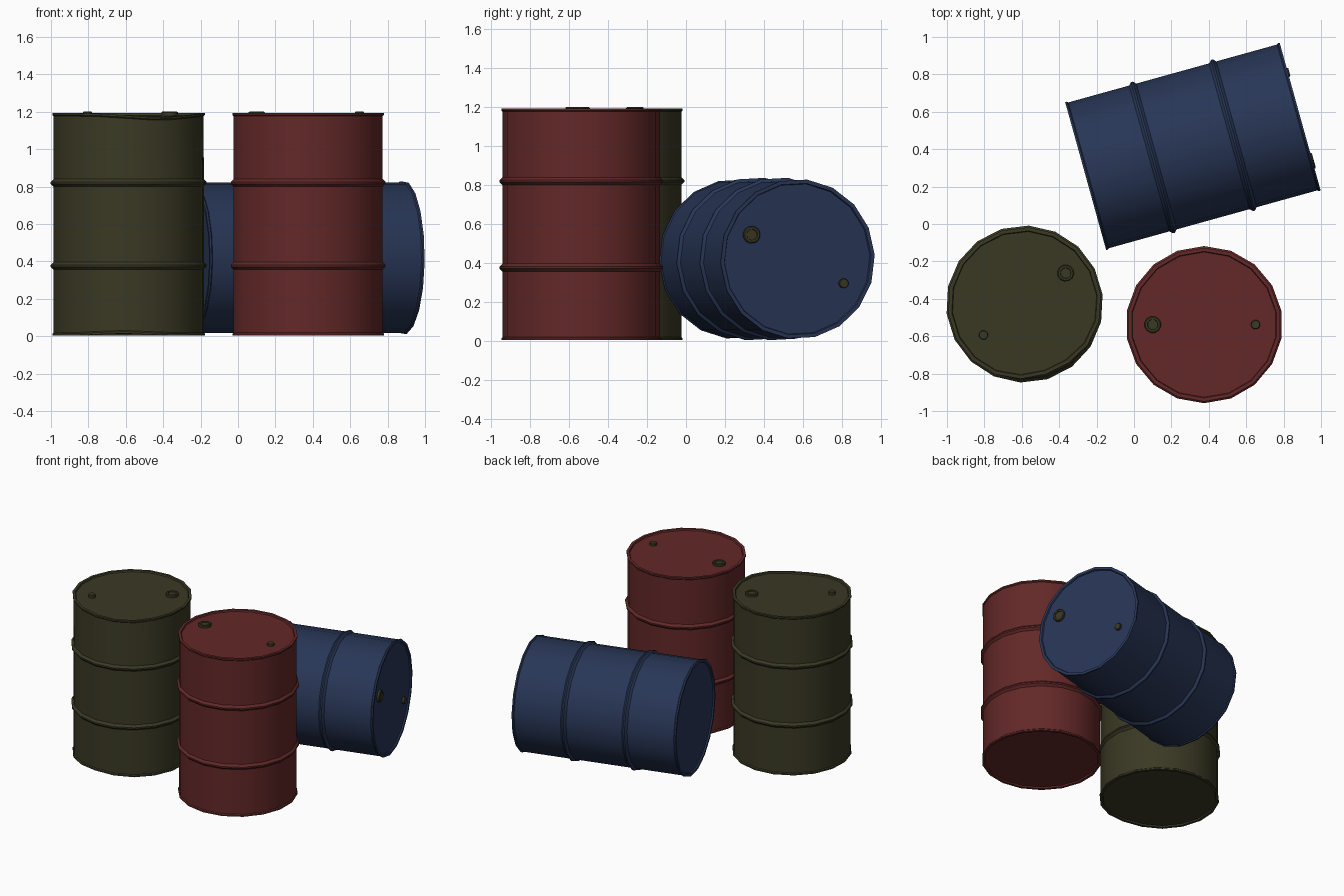
import bpy, bmesh, math
from mathutils import Matrix, Vector

if "Cube" in bpy.data.objects:
    bpy.data.objects.remove(bpy.data.objects["Cube"])

SIDES = 18
HEIGHT = 1.19
BODY, RIM, RIB = 0.405, 0.411, 0.42


def material(name, rgb):
    mat = bpy.data.materials.new(name)
    mat.use_nodes = True
    mat.diffuse_color = (*rgb, 1)
    mat.node_tree.nodes["Principled BSDF"].inputs["Base Color"].default_value = (*rgb, 1)
    return mat


red = material("dark red paint", (0.125, 0.021, 0.021))
olive = material("dark olive paint", (0.042, 0.041, 0.018))
blue = material("navy blue paint", (0.021, 0.037, 0.093))


def lathe(name, profile, sides, mat, matrix, dent=None):
    """Revolve (radius, z) points round z, closing both ends with flat caps."""
    bm = bmesh.new()
    rings = []
    for r, z in profile:
        ring = []
        for i in range(sides):
            a = 2 * math.pi * (i + 0.5) / sides
            ring.append(bm.verts.new((r * math.cos(a), r * math.sin(a), z)))
        rings.append(ring)
    for low, high in zip(rings, rings[1:]):
        for i in range(sides):
            j = (i + 1) % sides
            bm.faces.new((low[i], low[j], high[j], high[i]))
    bm.faces.new(rings[0][::-1])
    bm.faces.new(rings[-1])
    bm.transform(matrix)
    if dent:
        dent(bm)
    mesh = bpy.data.meshes.new(name)
    bm.to_mesh(mesh)
    bm.free()
    mesh.materials.append(mat)
    obj = bpy.data.objects.new(name, mesh)
    bpy.context.collection.objects.link(obj)
    bpy.ops.object.select_all(action="DESELECT")
    obj.select_set(True)
    bpy.context.view_layer.objects.active = obj
    bpy.ops.object.shade_smooth_by_angle(angle=math.radians(35))
    return obj


def drum_profile():
    """Lower half of the drum, then its mirror image."""
    rib_z, half = 0.373, 0.02
    lower = [(0.388, 0.01), (0.392, 0), (RIM, 0), (RIM, 0.01), (BODY, 0.016),
             (BODY, rib_z - half), (RIB, rib_z - 0.005),
             (RIB, rib_z + 0.005), (BODY, rib_z + half)]
    return lower + [(r, HEIGHT - z) for r, z in reversed(lower)]


def drum(name, mat, matrix, dent=None):
    lathe(name + "_drum", drum_profile(), SIDES, mat, matrix, dent)
    lid = HEIGHT - 0.01
    # Bung caps on the lid, a large one and a small one facing it
    for label, x, r in (("large", 0.275, 0.045), ("small", -0.275, 0.025)):
        place = matrix @ Matrix.Translation((x, 0, lid))
        cap = [(r, -0.004), (r, 0.014), (r * 0.88, 0.018)]
        if label == "large":
            cap += [(r * 0.65, 0.018), (r * 0.6, 0.012)]
        lathe(f"{name}_{label}_bung", cap, 12, olive, place)


def turn(degrees, axis="Z"):
    return Matrix.Rotation(math.radians(degrees), 4, axis)


GREEN_CENTRE = Vector((-0.585, -0.428, 0))


def front_dent(bm):
    """Knock the upper and lower front rims slightly out of shape."""
    for v in bm.verts:
        p = v.co - GREEN_CENTRE
        out = Vector((p.x, p.y, 0)).normalized()
        angle = math.degrees(math.atan2(p.y, p.x))
        edge = p.xy.length > 0.37
        top = math.exp(-((angle + 65) / 35) ** 2)
        base = math.exp(-((angle + 95) / 25) ** 2)
        if edge and p.z > HEIGHT - 0.03:
            v.co -= out * 0.02 * top
            v.co.z -= 0.022 * top
        elif edge and p.z < 0.03:
            v.co.z += 0.012 * base


# Two upright drums
drum("red", red, Matrix.Translation((0.375, -0.538, 0.003)) @ turn(180))
drum("olive", olive, Matrix.Translation(GREEN_CENTRE + Vector((0, 0, 0.003))) @ turn(37),
     front_dent)

# Drum lying on its side, lid towards +x
lying = (Matrix.Translation((0.315, 0.415, 0.42)) @ turn(15.5) @ turn(90, "Y")
         @ turn(-117) @ Matrix.Translation((0, 0, -HEIGHT / 2)))
drum("blue", blue, lying)
